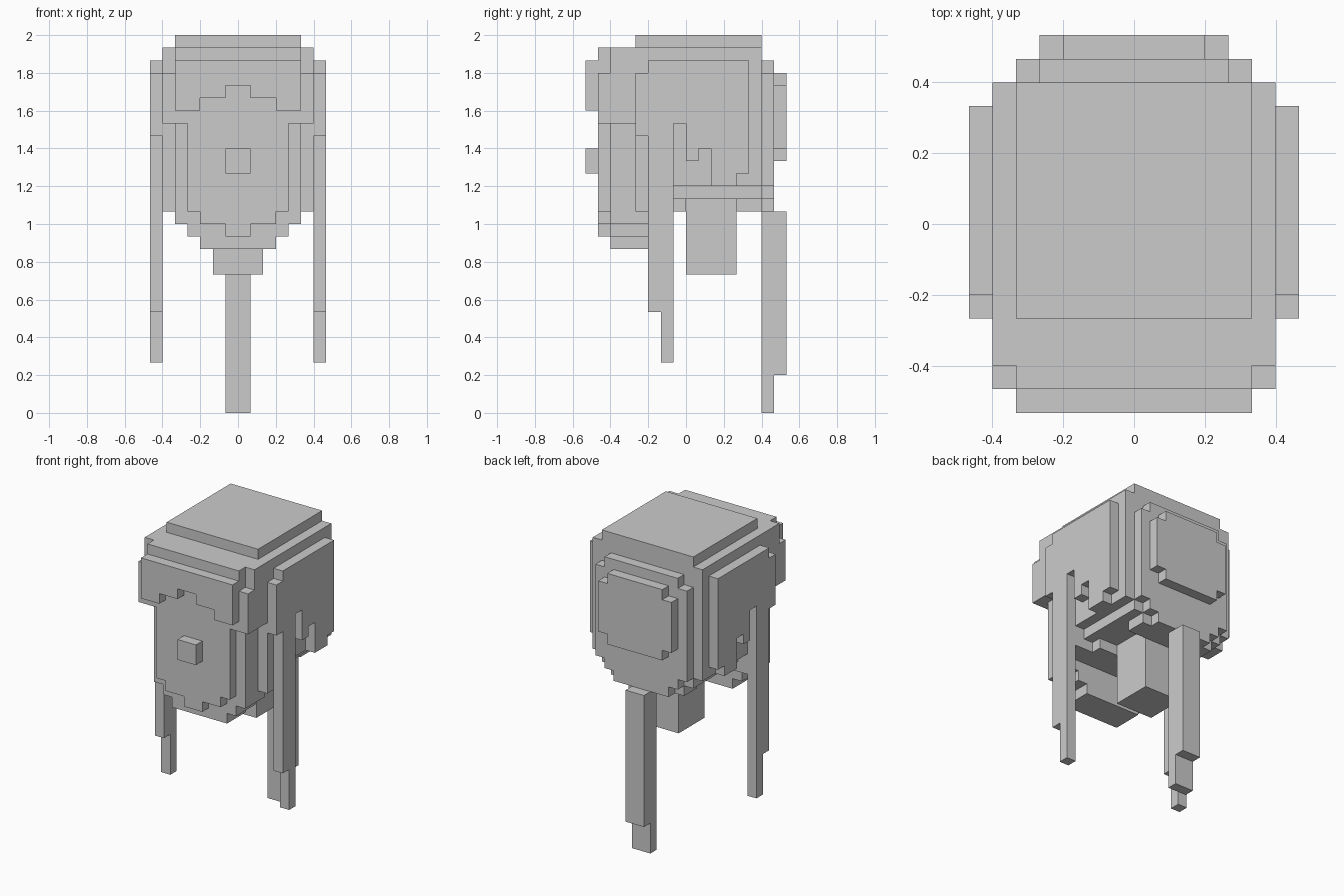
import bpy, bmesh
from mathutils import Vector

if "Cube" in bpy.data.objects:
    bpy.data.objects.remove(bpy.data.objects["Cube"])

U = 1 / 15  # block size
parts = {}


def fill(part, xs, ys, zs):
    """Add a box of unit blocks to a part, mirrored to the left side."""
    cells = parts.setdefault(part, set())
    for x in range(*xs):
        for y in range(*ys):
            for z in range(*zs):
                cells |= {(x, y, z), (-x - 1, y, z)}


def skin(name, cells, solid):
    """Make a mesh from the block faces that are exposed to the outside."""
    bm = bmesh.new()
    points = {}

    def point(p):
        key = tuple(round(c * 2) for c in p)
        if key not in points:
            points[key] = bm.verts.new(p * U)
        return points[key]

    axes = [Vector(row) for row in ((1, 0, 0), (0, 1, 0), (0, 0, 1))]
    for cell in sorted(cells):
        mid = Vector(cell) + sum(axes, Vector()) / 2
        for i in range(3):
            for side in (1, -1):
                n = axes[i] * side
                if tuple(int(a + b) for a, b in zip(cell, n)) in solid:
                    continue
                a, b = axes[i - 2] / 2, axes[i - 1] / 2 * side
                c = mid + n / 2
                bm.faces.new([point(p) for p in (c - a - b, c + a - b, c + a + b, c - a + b)])
    # merge flat areas into large faces
    bmesh.ops.dissolve_limit(bm, angle_limit=0.01, verts=bm.verts, edges=bm.edges)
    mesh = bpy.data.meshes.new(name)
    bm.to_mesh(mesh)
    bm.free()
    bpy.context.collection.objects.link(bpy.data.objects.new(name, mesh))


# Face: chin narrows by one block per row, with a raised front plate
for i in range(3):
    fill("face", (0, 5 - i), (-6, -3), (15 - i, 24))
for half, low in ((4, 16), (3, 15), (1, 14)):
    fill("face", (0, half), (-7, -6), (low, 24))
fill("nose", (0, 1), (-8, -7), (19, 21))
fill("neck", (0, 2), (0, 4), (11, 17))

# Hair cap: stepped crown, front roll with cut corners
fill("hair_cap", (0, 5), (-4, 6), (29, 30))
fill("hair_cap", (0, 6), (-6, 6), (23, 29))
fill("hair_cap", (0, 5), (-7, -6), (23, 29))
fill("hair_cap", (5, 6), (-7, -6), (23, 27))
fill("hair_cap", (0, 6), (-4, -1), (16, 23))

# Rounded lower edge of the hair, and the sheet behind it
for i in range(3):
    for ys in ((-1, 0), (4, 6)):
        fill("hair_cap", (0, 6 - i), ys, (18 - i, 23))
    fill("hair_cap", (0, 6 - i), (0, 4), (max(17, 18 - i), 23))
    fill("back_hair", (0, 5 - i), (6, 7), (18 - i, 27 + min(i, 1)))
for i in range(2):
    fill("back_panel", (0, 4 - i), (7, 8), (21 - i, 26 + i))

# Fringe: one column at a time from the centre outwards
for x, low in enumerate((26, 25, 25, 24, 24)):
    fill("fringe", (x, x + 1), (-8, -7), (low, 28))

# Side sheets with ragged lower edge and long front strands
for y, low in enumerate((22, 8, 4, 23, 20, 21, 18, 18, 19), -4):
    fill("side_hair", (6, 7), (y, y + 1), (low, 27 if y < -3 else 28))

# Long tail at the back
for i in range(2):
    fill("hair_tail", (0, 1), (6 + i, 7 + i), (3 * i, 16))

# Each block belongs to the first part that claims it
solid = set()
for name in parts:
    parts[name] -= solid
    solid |= parts[name]
for name, cells in parts.items():
    skin(name, cells, solid)
